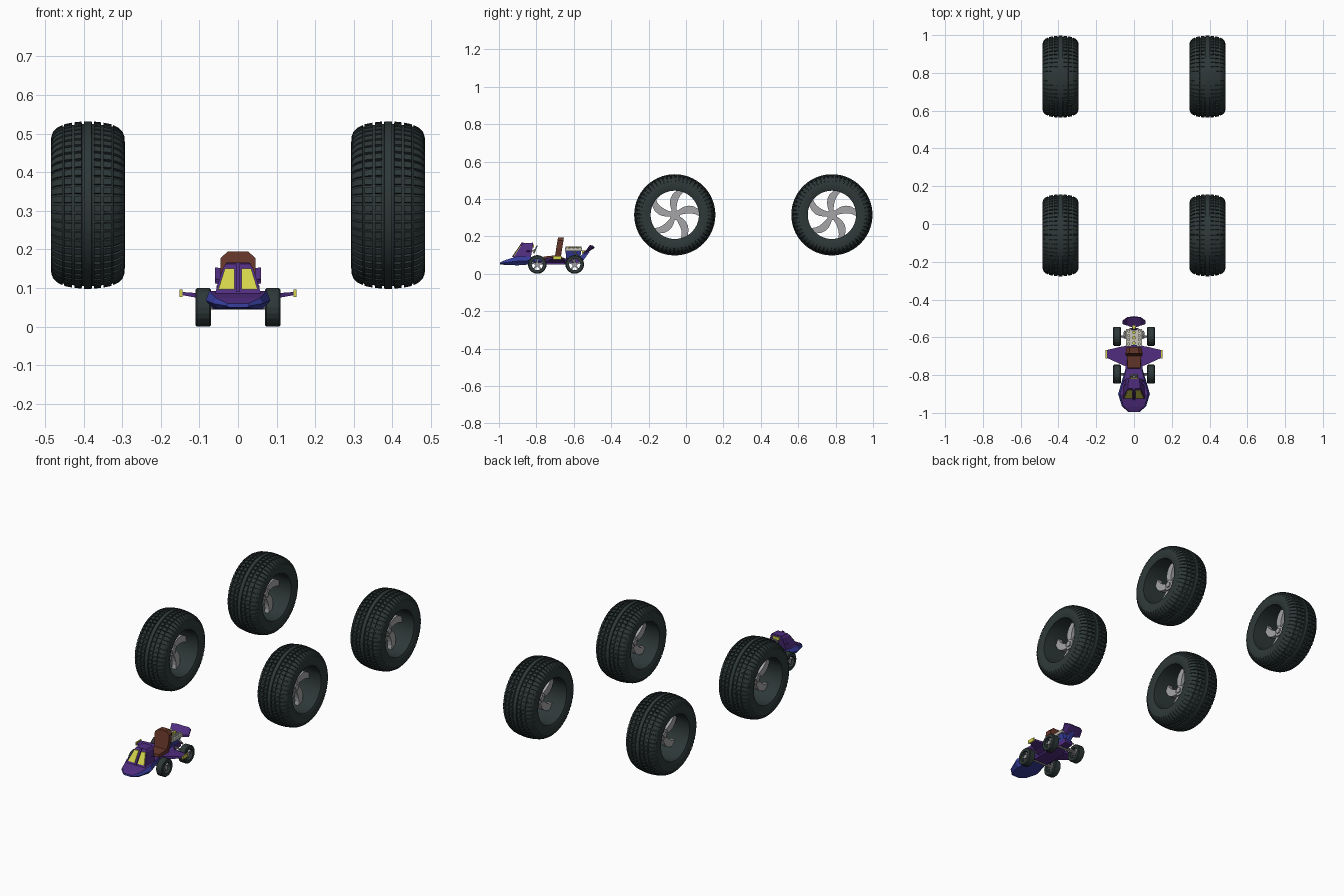
import bpy, bmesh, math
from math import sin, cos, radians, pi

if "Cube" in bpy.data.objects:
    bpy.data.objects.remove(bpy.data.objects["Cube"])


def material(name, rgb):
    m = bpy.data.materials.new(name)
    lin = [((c / 255 + 0.055) / 1.055) ** 2.4 for c in rgb]
    m.diffuse_color = (*lin, 1)
    m.use_nodes = True
    m.node_tree.nodes["Principled BSDF"].inputs["Base Color"].default_value = m.diffuse_color
    return m


RUBBER = material("dark rubber", (46, 56, 56))
METAL = material("rim grey", (165, 165, 168))
PURPLE = material("purple paint", (80, 45, 128))
BLUE = material("blue paint", (56, 62, 160))
YELLOW = material("yellow paint", (212, 212, 75))
BROWN = material("brown leather", (102, 54, 42))
PALE = material("pale engine metal", (200, 198, 185))


# ---- helpers: every part is one or more lofts (lists of rings of points) ----
def part(name, mats, lofts, closed=False, loc=(0, 0, 0), rule=None, smooth=None):
    bm = bmesh.new()
    for rings in lofts:
        vs = [[bm.verts.new(p) for p in ring] for ring in rings]
        pairs = list(zip(vs, vs[1:])) + ([(vs[-1], vs[0])] if closed else [])
        for a, b in pairs:
            for i in range(len(a)):
                j = (i + 1) % len(a)
                bm.faces.new((a[i], a[j], b[j], b[i]))
        if not closed:
            bm.faces.new(vs[0])
            bm.faces.new(vs[-1])
    bmesh.ops.recalc_face_normals(bm, faces=bm.faces)
    bm.normal_update()
    if rule:
        for f in bm.faces:
            f.material_index = rule(f)
    me = bpy.data.meshes.new(name)
    bm.to_mesh(me)
    bm.free()
    for m in mats:
        me.materials.append(m)
    if smooth:
        me.shade_smooth()
        me.set_sharp_from_angle(angle=radians(smooth))
    return copy(name, me, loc)


def copy(name, me, loc):
    ob = bpy.data.objects.new(name, me)
    ob.location = loc
    bpy.context.collection.objects.link(ob)
    return ob


def mirror(loft):
    return [[(-x, y, z) for x, y, z in ring] for ring in loft]


def both(loft):
    return [loft, mirror(loft)]


def box(x0, x1, y0, y1, z0, z1):
    return [[(x0, y0, z), (x1, y0, z), (x1, y1, z), (x0, y1, z)] for z in (z0, z1)]


def prism_x(pts, x0, x1):
    return [[(x, y, z) for y, z in pts] for x in (x0, x1)]


def circle(r, n, cy=0, cz=0, a0=0):
    return [(cy + r * cos(a0 + 2 * pi * i / n), cz + r * sin(a0 + 2 * pi * i / n)) for i in range(n)]


def upright(x, y, z0, z1, r, n=8):
    return [[(x + a, y + b, z) for a, b in circle(r, n)] for z in (z0, z1)]


# ---- big tyre: lathed profile (x, radius, notched) with tread blocks ----
half = [(.010, .217, 0), (.0105, .210, 0), (.0155, .210, 0), (.016, .2165, 1), (.034, .2145, 1),
        (.0345, .208, 0), (.0405, .207, 0), (.041, .2135, 1), (.061, .2095, 1), (.0615, .204, 0),
        (.0655, .203, 0), (.066, .2075, 1), (.080, .200, 1), (.090, .190, 1), (.0945, .178, 0),
        (.096, .160, 0), (.093, .140, 0), (.089, .129, 0)]
profile = [(-x, r, n) for x, r, n in reversed(half)] + half
rings = []
PITCHES = 56
for k in range(PITCHES):
    for frac, gap in ((0, 0), (.72, 0), (.75, 1), (.97, 1)):
        a = 2 * pi * (k + frac) / PITCHES
        rings.append([(x, (r - .007 * n * gap) * cos(a), (r - .007 * n * gap) * sin(a))
                      for x, r, n in profile])
WHEELS = {"front_left": (-.389, -.06, .315), "front_right": (.389, -.06, .315),
          "rear_left": (-.389, .78, .315), "rear_right": (.389, .78, .315)}
tyre = part("big_tyre_front_left", [RUBBER], [rings], True, WHEELS["front_left"], smooth=25)


# ---- big rim: five swept spokes, pentagon hub and cap ----
def spoke(base):
    left, right = [], []
    for i in range(6):
        t = i / 5
        r = .022 + .108 * t
        a = base + radians(22 * (1 - t * t) + 2)
        w = .012 + .010 * sin(pi * min(t * .75, 1))
        c, s = r * cos(a), r * sin(a)
        left.append((c - w * sin(a), s + w * cos(a)))
        right.append((c + w * sin(a), s - w * cos(a)))
    return prism_x(left + right[::-1], -.013, .013)


rim_lofts = [spoke(radians(75 + 72 * i)) for i in range(5)]
rim_lofts.append(prism_x(circle(.034, 5, a0=radians(90)), -.02, .02))
rim_lofts.append(prism_x(circle(.018, 5, a0=radians(90)), -.027, .027))
rim = part("big_rim_front_left", [METAL], rim_lofts, loc=WHEELS["front_left"])
for key, loc in list(WHEELS.items())[1:]:
    copy("big_tyre_" + key, tyre.data, loc)
    copy("big_rim_" + key, rim.data, loc)

# ---- kart nose: stations along y (y, half width, bottom, middle, top) ----
nose = [[(-.75 * w, y, zb), (.75 * w, y, zb), (w, y, zm), (.88 * w, y, zt), (-.88 * w, y, zt), (-w, y, zm)]
        for y, w, zb, zm, zt in ((-.995, .030, .050, .054, .060), (-.965, .064, .047, .060, .074),
                                 (-.90, .084, .045, .068, .093), (-.83, .064, .050, .070, .090),
                                 (-.77, .046, .055, .068, .082))]
part("nose", [PURPLE, BLUE], [nose], rule=lambda f: 0 if f.normal.z > .6 else 1)

# ---- cowl and yellow panels on its front slope ----
part("cowl", [PURPLE], [[
    [(-.060, -.925, .085), (.060, -.925, .085), (.054, -.83, .085), (-.054, -.83, .085)],
    [(-.040, -.882, .150), (.040, -.882, .150), (.038, -.818, .152), (-.038, -.818, .152)],
    [(-.031, -.872, .163), (.031, -.872, .163), (.030, -.818, .166), (-.030, -.818, .166)]]])
panel = [[(.009, -.920 + d, .096), (.051, -.920 + d, .096), (.034, -.884 + d, .151), (.009, -.884 + d, .151)]
         for d in (-.003, .005)]
part("cowl_panels", [YELLOW], both(panel))
part("cowl_rib", [PURPLE], [[[(-.005, -.927 + d, .09), (.005, -.927 + d, .09),
                             (.005, -.875 + d, .166), (-.005, -.875 + d, .166)] for d in (-.004, .006)]])
fin = [[(.036, -.86, .115), (.036, -.835, .115), (.036, -.835, .124), (.036, -.86, .124)],
       [(.058, -.845, .118), (.058, -.835, .118), (.058, -.835, .122), (.058, -.845, .122)]]
part("cowl_fins", [PURPLE], both(fin))

# ---- chassis floor and side wings with yellow tips ----
part("chassis", [PURPLE], [[[(-w, y, z0), (w, y, z0), (w, y, z1), (-w, y, z1)] for y, w, z0, z1 in
                            ((-.79, .045, .050, .076), (-.65, .048, .050, .080),
                             (-.62, .028, .055, .085), (-.55, .024, .060, .085))]])
wing = [[(x, y0, z0), (x, y1, z0), (x, y1, z1), (x, y0, z1)] for x, y0, y1, z0, z1 in
        ((.040, -.755, -.645, .058, .080), (.080, -.738, -.652, .070, .085), (.146, -.708, -.668, .082, .090))]
part("side_wings", [PURPLE], both(wing))
part("wing_tips", [YELLOW], both(box(.144, .151, -.712, -.666, .077, .096)))

# ---- seat: cushion and hexagonal reclined back ----
back = [(-.036, .085), (.036, .085), (.046, .135), (.045, .178), (.026, .195), (-.026, .195), (-.045, .178), (-.046, .135)]
lean = lambda z: (z - .085) * .16
part("seat", [BROWN], [
    [[(x, -.702 + lean(z), z) for x, z in back], [(x * .9, -.670 + lean(z), z) for x, z in back]],
    [[(-.036, -.765, .07), (.036, -.765, .07), (.040, -.68, .07), (-.040, -.68, .07)],
     [(-.033, -.762, .092), (.033, -.762, .092), (.038, -.68, .100), (-.038, -.68, .100)]]])

# ---- engine: blue block, pale heads, pipes and intake stacks ----
part("engine_block", [BLUE], [[
    [(-.020, -.64, .08), (.020, -.64, .08), (.020, -.565, .08), (-.020, -.565, .08)],
    [(-.036, -.645, .128), (.036, -.645, .128), (.036, -.560, .128), (-.036, -.560, .128)]]])
part("engine_heads", [PALE], both(box(.012, .042, -.648, -.556, .122, .138))
     + [box(-.014, .014, -.64, -.56, .125, .132)]
     + [c for y in (-.635, -.612, -.59, -.567) for c in both(upright(.028, y, .136, .147, .008))])
part("intake_stacks", [YELLOW], [upright(0, y, .13, .146, .009) for y in (-.63, -.602, -.574)])
pipe = [[(x + dx, y + dy, z) for dx, dy in circle(.006, 6)] for x, y, z in
        ((.036, -.60, .125), (.050, -.59, .105), (.048, -.57, .085))]
part("exhaust_pipes", [METAL], both(pipe))

# ---- tail: strut and crescent spoiler ----
part("tail_strut", [BLUE], [prism_x([(-.585, .070), (-.550, .070), (-.515, .118), (-.540, .118)], -.010, .010)])
part("spoiler", [PURPLE], [[[(x, y0, z), (x, y1, z + .034), (x, y1 - .004, z + .042), (x, y0, z + .012)]
                            for x, y0, y1, z in ((-.060, -.530, -.510, .112), (-.035, -.538, -.493, .108),
                                                 (0, -.550, -.488, .104), (.035, -.538, -.493, .108),
                                                 (.060, -.530, -.510, .112))]])
part("tail_light", [YELLOW], [box(-.009, .009, -.556, -.538, .106, .124)])

# ---- steering wheel and column ----
steer = bpy.ops.mesh.primitive_torus_add
steer(major_radius=.020, minor_radius=.004, major_segments=14, minor_segments=6,
      location=(0, -.805, .130), rotation=(radians(65), 0, 0))
bpy.context.object.name = "steering_wheel"
bpy.context.object.data.materials.append(METAL)
part("steering_column", [METAL], [prism_x([(-.835, .112), (-.803, .126), (-.803, .134), (-.835, .120)], -.004, .004),
                                  box(-.018, .018, -.808, -.802, .127, .133)])
part("dashboard", [YELLOW], [box(-.022, .022, -.822, -.812, .140, .156)])

# ---- small wheels: ring tyres, spoked hubs and axles ----
ring = [(-.020, .030), (-.020, .046), (-.016, .050), (.016, .050), (.020, .046), (.020, .030)]
small = [[(x, r * cos(2 * pi * i / 20), r * sin(2 * pi * i / 20)) for x, r in ring] for i in range(20)]
hub = [prism_x(circle(.012, 10), -.014, .014)]
for i in range(5):
    a = 2 * pi * i / 5 + pi / 2
    hub.append(prism_x([(r * cos(a) - w * sin(a), r * sin(a) + w * cos(a))
                        for r, w in ((.008, -.005), (.031, -.004), (.031, .004), (.008, .005))], -.008, .008))
small_tyre = small_hub = None
for end, y in (("front", -.795), ("rear", -.595)):
    for side, x in (("left", -.09), ("right", .09)):
        if small_tyre is None:
            small_tyre = part("kart_tyre_" + end + "_" + side, [RUBBER], [small], True, (x, y, .05)).data
            small_hub = part("kart_hub_" + end + "_" + side, [METAL], hub, loc=(x, y, .05)).data
        else:
            copy("kart_tyre_" + end + "_" + side, small_tyre, (x, y, .05))
            copy("kart_hub_" + end + "_" + side, small_hub, (x, y, .05))
    part("kart_axle_" + end, [METAL], [prism_x(circle(.006, 8, y, .05), -.09, .09)]
         + both([[(.03, y - .02, .075), (.03, y - .012, .075), (.03, y - .012, .082), (.03, y - .02, .082)],
                 [(.072, y - .004, .055), (.072, y + .004, .055), (.072, y + .004, .062), (.072, y - .004, .062)]]))
